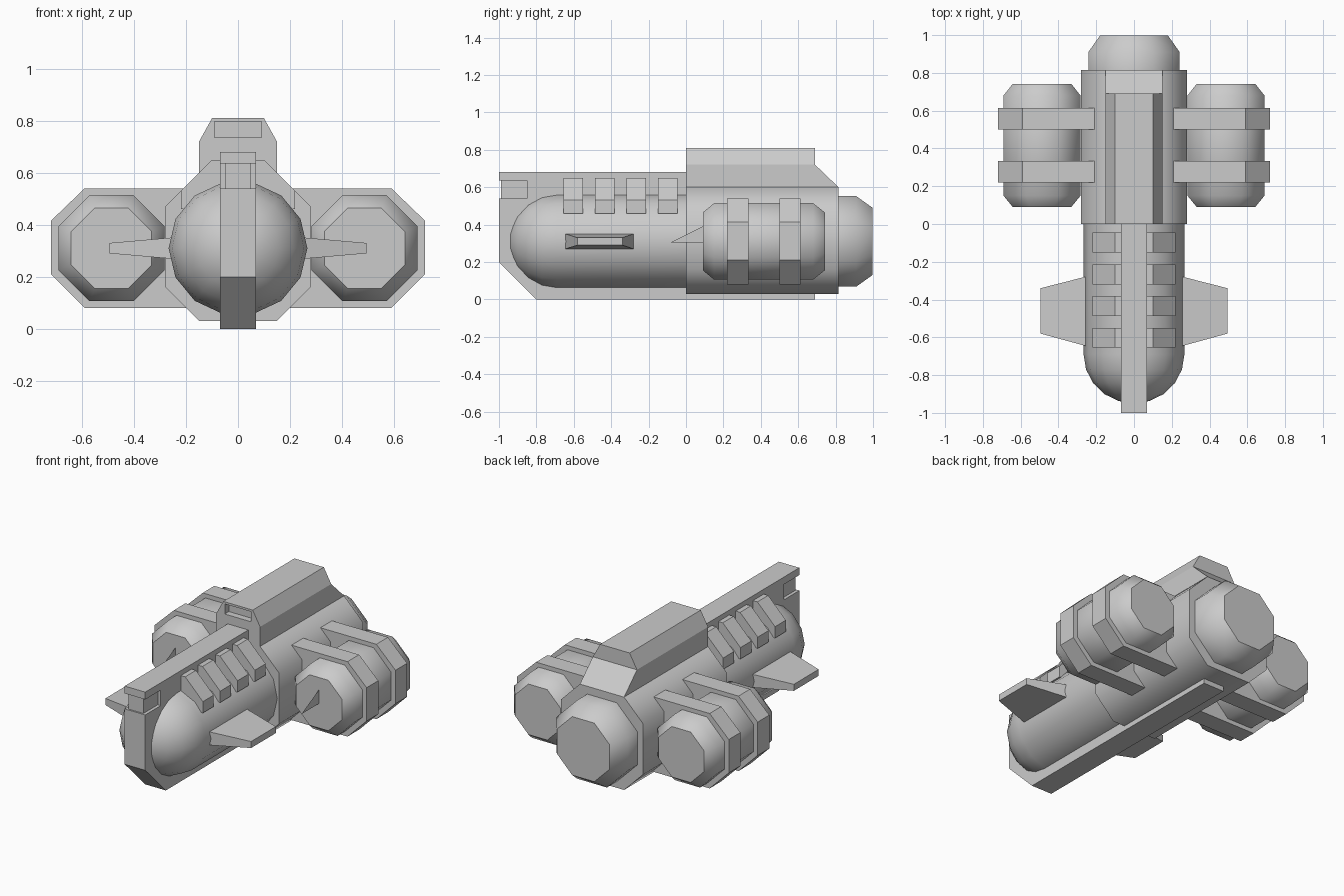
import bpy, bmesh
from math import sin, cos, pi, radians
from mathutils import Vector

if "Cube" in bpy.data.objects:
    bpy.data.objects.remove(bpy.data.objects["Cube"])


def finish(name, bm, mirror=False, smooth=False):
    bmesh.ops.remove_doubles(bm, verts=bm.verts, dist=1e-5)
    bmesh.ops.recalc_face_normals(bm, faces=bm.faces)
    me = bpy.data.meshes.new(name)
    bm.to_mesh(me)
    bm.free()
    ob = bpy.data.objects.new(name, me)
    bpy.context.collection.objects.link(ob)
    if smooth:
        bpy.ops.object.select_all(action='DESELECT')
        ob.select_set(True)
        bpy.context.view_layer.objects.active = ob
        bpy.ops.object.shade_smooth_by_angle(angle=radians(46))
    if mirror:
        ob.modifiers.new("mirror", 'MIRROR').use_mirror_merge = False
    return ob


def loft(name, rings, **kw):
    """Skin a list of equal-length point loops and cap both ends."""
    bm = bmesh.new()
    loops = [[bm.verts.new(p) for p in r] for r in rings]
    n = len(loops[0])
    for a, b in zip(loops, loops[1:]):
        for i in range(n):
            j = (i + 1) % n
            bm.faces.new((a[i], a[j], b[j], b[i]))
    bm.faces.new(loops[0])
    bm.faces.new(loops[-1])
    return finish(name, bm, **kw)


def prism_y(name, pts, y0, y1, **kw):
    return loft(name, [[(x, y, z) for x, z in pts] for y in (y0, y1)], **kw)


def prism_x(name, pts, x0, x1, **kw):
    return loft(name, [[(x, y, z) for y, z in pts] for x in (x0, x1)], **kw)


def rect(u0, u1, v0, v1):
    return [(u0, v0), (u1, v0), (u1, v1), (u0, v1)]


def both(half):
    """Close a right-hand outline with its mirror image."""
    return half + [(-x, z) for x, z in reversed(half)]


def barrel(name, rings, sides, cx=0, cz=0.31, phase=0, zs=1, **kw):
    ang = [2 * pi * i / sides + phase for i in range(sides)]
    return loft(name, [[(cx + r * cos(a), y, cz + zs * r * sin(a)) for a in ang]
                       for y, r in rings], smooth=True, **kw)


# round-nosed front body
nose = [(-0.69 - 0.26 * cos(t), 0.267 * sin(t)) for t in [i * pi / 10 for i in range(1, 6)]]
barrel("front_body", [(-0.95, 1e-7)] + nose + [(0.02, 0.267)], 14, zs=0.97)

# central keel plate with a narrow neck near its front tip
prism_x("keel", [(-1, 0.2), (-0.8, 0), (0.69, 0), (0.69, 0.3), (0.02, 0.3), (0.02, 0.68),
                 (-1, 0.68), (-1, 0.635), (-0.85, 0.635), (-0.85, 0.54), (-1, 0.54)], -0.07, 0.07)
prism_x("keel_neck", rect(-0.99, -0.84, 0.53, 0.645), -0.05, 0.05)

# rear hull and stepped dorsal housing
prism_y("rear_hull", both([(0.15, 0.03), (0.28, 0.16), (0.28, 0.47), (0.15, 0.60)]),
        0, 0.815, smooth=True)
prism_x("dorsal_base", [(0, 0.60), (0.815, 0.60), (0.69, 0.72), (0, 0.72)], -0.15, 0.15)
cap = prism_y("dorsal_top", both([(0.15, 0.72), (0.10, 0.81)]), 0, 0.69)
slot = prism_y("slot_cutter", rect(-0.09, 0.09, 0.735, 0.797), -0.05, 0.04)
slot.hide_render = True
slot.hide_viewport = True
cut = cap.modifiers.new("slot", 'BOOLEAN')
cut.operation, cut.object, cut.solver = 'DIFFERENCE', slot, 'EXACT'

# octagonal engines
k = 1 / cos(pi / 8)
barrel("rear_engine", [(0.80, 0.242 * k), (0.91, 0.242 * k), (0.997, 0.18 * k)], 8, phase=pi / 8)
barrel("side_engine", [(0.09, 0.155 * k), (0.15, 0.204 * k), (0.68, 0.204 * k), (0.742, 0.155 * k)],
       8, cx=0.487, phase=pi / 8, mirror=True)

# engine clamps
clamp = [(0.2, 0.08), (0.59, 0.08), (0.72, 0.21), (0.72, 0.415), (0.59, 0.54), (0.2, 0.54)]
for i, y in enumerate((0.22, 0.50)):
    prism_y(f"engine_clamp_{i + 1}", clamp, y, y + 0.113, mirror=True)

# paper-thin spikes on the side engine fronts
bm = bmesh.new()
bm.faces.new([bm.verts.new((0.487, y, z)) for y, z in ((-0.08, 0.305), (0.09, 0.305), (0.09, 0.39))])
finish("engine_spike", bm, mirror=True)

# cooling ribs along the upper body
rib = [(0.06, 0.46), (0.22, 0.46), (0.22, 0.53), (0.10, 0.65), (0.06, 0.65)]
for i in range(4):
    y = -0.655 + i * 0.168
    prism_y(f"rib_{i + 1}", rib, y, y + 0.105, mirror=True)

# stub wings tapering outward
loft("wing", [[(x, y, z) for y, z in rect(y0, y1, 0.31 - h, 0.31 + h)]
              for x, y0, y1, h in ((0.24, -0.65, -0.275, 0.042), (0.495, -0.58, -0.34, 0.02))],
     mirror=True)
